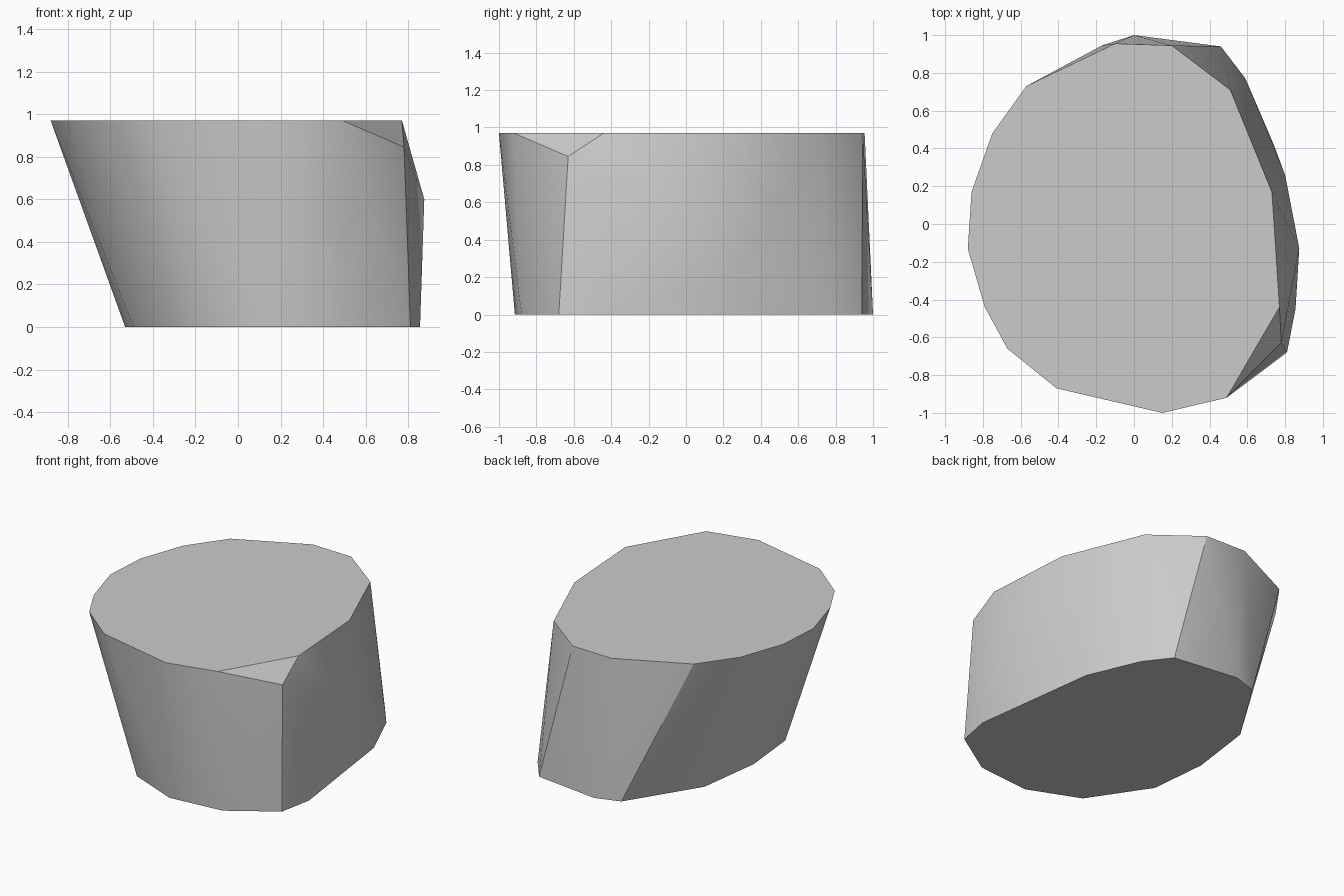
import bpy
import bmesh
import math

cube = bpy.data.objects.get("Cube")
if cube:
    bpy.data.objects.remove(cube, do_unlink=True)

TOP = 0.97

# Outline of the flat upper face
top_rim = [(0.15, -1), (-0.41, -0.87), (-0.67, -0.66), (-0.79, -0.44),
           (-0.88, -0.13), (-0.86, 0.17), (-0.75, 0.48), (-0.57, 0.73),
           (-0.1, 0.955), (0.2, 0.945), (0.51, 0.71), (0.73, 0.17),
           (0.77, -0.44), (0.49, -0.92)]

# Outline of the flat base, shifted sideways so the stone leans
base_rim = [(0.12, -0.915), (0.5, -0.88), (0.81, -0.68), (0.855, -0.45),
            (0.74, 0.42), (0.59, 0.77), (0.46, 0.94), (0, 1),
            (-0.17, 0.945), (-0.47, 0.47), (-0.53, 0.02),
            (-0.49, -0.38), (-0.23, -0.77)]

# Chipped corner and bulges on the flank
flank = [(0.78, -0.63, 0.845), (0.875, -0.13, 0.6), (0.8, 0.26, 0.2)]

# Wrap the outlines in one convex skin
bm = bmesh.new()
points = [(x, y, TOP) for x, y in top_rim] + [(x, y, 0) for x, y in base_rim] + flank
for p in points:
    bm.verts.new(p)
bmesh.ops.convex_hull(bm, input=bm.verts[:])
loose = [v for v in bm.verts if not v.link_faces]
bmesh.ops.delete(bm, geom=loose, context='VERTS')
bmesh.ops.dissolve_limit(bm, angle_limit=math.radians(0.5),
                         verts=bm.verts[:], edges=bm.edges[:])
bmesh.ops.recalc_face_normals(bm, faces=bm.faces[:])

mesh = bpy.data.meshes.new("stone")
bm.to_mesh(mesh)
bm.free()
stone = bpy.data.objects.new("stone", mesh)
bpy.context.collection.objects.link(stone)

# Plain grey stone
grey = bpy.data.materials.new("stone grey")
grey.use_nodes = True
colour = (0.6, 0.6, 0.6, 1)
grey.diffuse_color = colour
grey.node_tree.nodes["Principled BSDF"].inputs["Base Color"].default_value = colour
mesh.materials.append(grey)

# Soft flanks with crisp rims
bpy.ops.object.select_all(action='DESELECT')
stone.select_set(True)
bpy.context.view_layer.objects.active = stone
bpy.ops.object.shade_smooth_by_angle(angle=math.radians(30))
